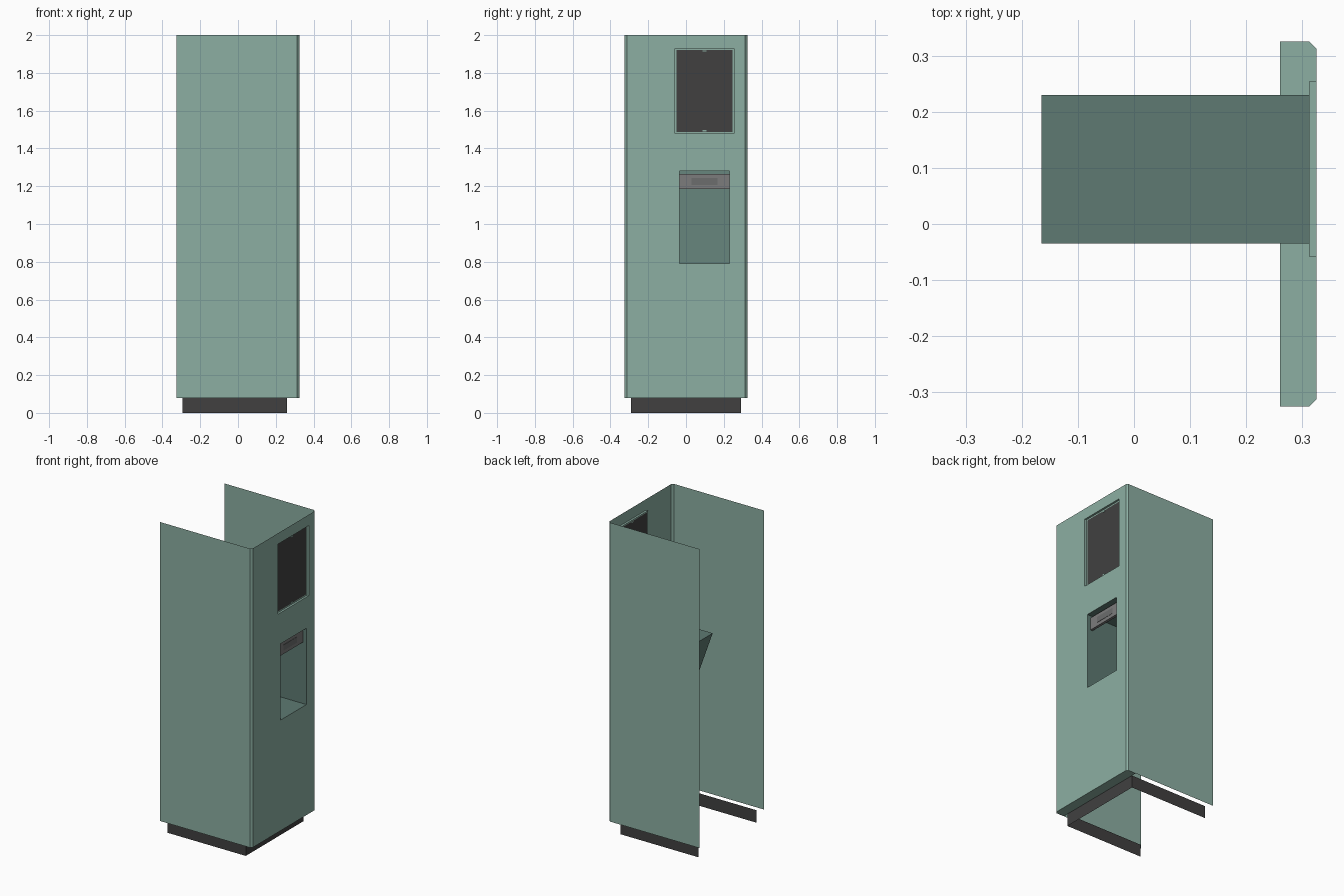
import bpy, bmesh

if "Cube" in bpy.data.objects:
    bpy.data.objects.remove(bpy.data.objects["Cube"])


def material(name, rgb):
    m = bpy.data.materials.new(name)
    m.diffuse_color = (*rgb, 1)
    m.use_nodes = True
    m.node_tree.nodes["Principled BSDF"].inputs["Base Color"].default_value = m.diffuse_color
    return m


GREEN = material("cabinet green", (0.265, 0.43, 0.365))
DEEP = material("recess green", (0.112, 0.195, 0.17))
DARK = material("charcoal", (0.052, 0.051, 0.051))
GREY = material("steel grey", (0.2, 0.2, 0.2))
SLOT = material("slot grey", (0.15, 0.155, 0.155))


def finish(bm, name, mat):
    bmesh.ops.remove_doubles(bm, verts=bm.verts, dist=0.0001)
    me = bpy.data.meshes.new(name)
    bm.to_mesh(me)
    bm.free()
    me.materials.append(mat)
    ob = bpy.data.objects.new(name, me)
    bpy.context.collection.objects.link(ob)
    return ob


def quad(bm, *pts):
    bm.faces.new([bm.verts.new(p) for p in pts])


def upright(bm, path, z0, z1):
    """Thin vertical sheet following an (x, y) path."""
    for a, b in zip(path, path[1:]):
        quad(bm, (*a, z0), (*b, z0), (*b, z1), (*a, z1))


def pierced(bm, x, ys, zs, holes):
    """Sheet facing +x, cut on grid lines, skipping the hole cells."""
    for i in range(len(ys) - 1):
        for j in range(len(zs) - 1):
            if (i, j) not in holes:
                y0, y1, z0, z1 = ys[i], ys[i + 1], zs[j], zs[j + 1]
                quad(bm, (x, y0, z0), (x, y1, z0), (x, y1, z1), (x, y0, z1))


def box(name, lo, hi, mat):
    bm = bmesh.new()
    bmesh.ops.create_cube(bm, size=1)
    for v in bm.verts:
        v.co = [(a + b) / 2 + c * (b - a) for a, b, c in zip(lo, hi, v.co)]
    return finish(bm, name, mat)


H, C = 0.325, 0.012          # half width and corner chamfer
BASE, TOP = 0.08, 2.0
SY0, SY1, SZ0, SZ1 = -0.058, 0.254, 1.48, 1.93    # screen opening
RY0, RY1, RZ0, RZ1 = -0.035, 0.23, 0.79, 1.28     # dispensing opening
BACK = 0.312

# side panels with chamfered front corners
for name, s in (("left_side_panel", -1), ("right_side_panel", 1)):
    bm = bmesh.new()
    path = [(-H, s * H), (H - C, s * H), (H, s * (H - C))]
    upright(bm, path if s < 0 else path[::-1], BASE, TOP)
    finish(bm, name, GREEN)

# main panel with two openings, plus the flange under it
bm = bmesh.new()
pierced(bm, H, [-H + C, SY0, RY0, RY1, SY1, H - C],
        [BASE, RZ0, RZ1, SZ0, SZ1, TOP],
        {(1, 3), (2, 3), (3, 3), (2, 1)})
quad(bm, (0.26, -H, BASE), (0.26, H, BASE), (H - C, H, BASE), (H - C, -H, BASE))
quad(bm, (H - C, -H, BASE), (H - C, H, BASE), (H, H - C, BASE), (H, -H + C, BASE))
finish(bm, "main_panel", GREEN)

# shallow screen surround: four walls and a rim
bm = bmesh.new()
ring = [(SY0, SZ0), (SY1, SZ0), (SY1, SZ1), (SY0, SZ1)]
for a, b in zip(ring, ring[1:] + ring[:1]):
    quad(bm, (H, *a), (H, *b), (BACK, *b), (BACK, *a))
E = 0.008
SY = [SY0, SY0 + E, SY1 - E, SY1]
SZ = [SZ0, SZ0 + E, SZ1 - E, SZ1]
pierced(bm, BACK, SY, SZ, {(1, 1)})
finish(bm, "screen_surround", GREEN)

# screen
bm = bmesh.new()
pierced(bm, BACK, SY[1:3], SZ[1:3], set())
finish(bm, "screen", DARK)

# small clips at the middle of the screen's top and bottom edges
mid = (SY0 + SY1) / 2
for name, z in (("lower_clip", SZ[1] + 0.006), ("upper_clip", SZ[2] - 0.006)):
    box(name, (BACK, mid - 0.01, z - 0.003), (BACK + 0.002, mid + 0.01, z + 0.003), GREEN)

# dispensing recess: flat floor and ceiling, sloping back
bm = bmesh.new()
profile = [(H, RZ0), (0.01, RZ0), (-0.165, RZ1), (H, RZ1)]
for (xa, za), (xb, zb) in zip(profile, profile[1:]):
    quad(bm, (xa, RY0, za), (xa, RY1, za), (xb, RY1, zb), (xb, RY0, zb))
for y, step in ((RY0, 1), (RY1, -1)):
    quad(bm, *[(x, y, z) for x, z in profile[::step]])
finish(bm, "dispensing_recess", DEEP)

# dispensing head plate with its slot
box("head_plate", (0.285, RY0 + 0.001, 1.185), (0.302, RY1 - 0.001, 1.265), GREY)
box("head_slot", (0.302, 0.028, 1.207), (0.304, 0.167, 1.244), SLOT)

# kick plate, open at the back
bm = bmesh.new()
K = 0.292
upright(bm, [(-0.295, -K), (0.26, -K), (0.26, K), (-0.295, K)], 0, BASE)
finish(bm, "kick_plate", DARK)
